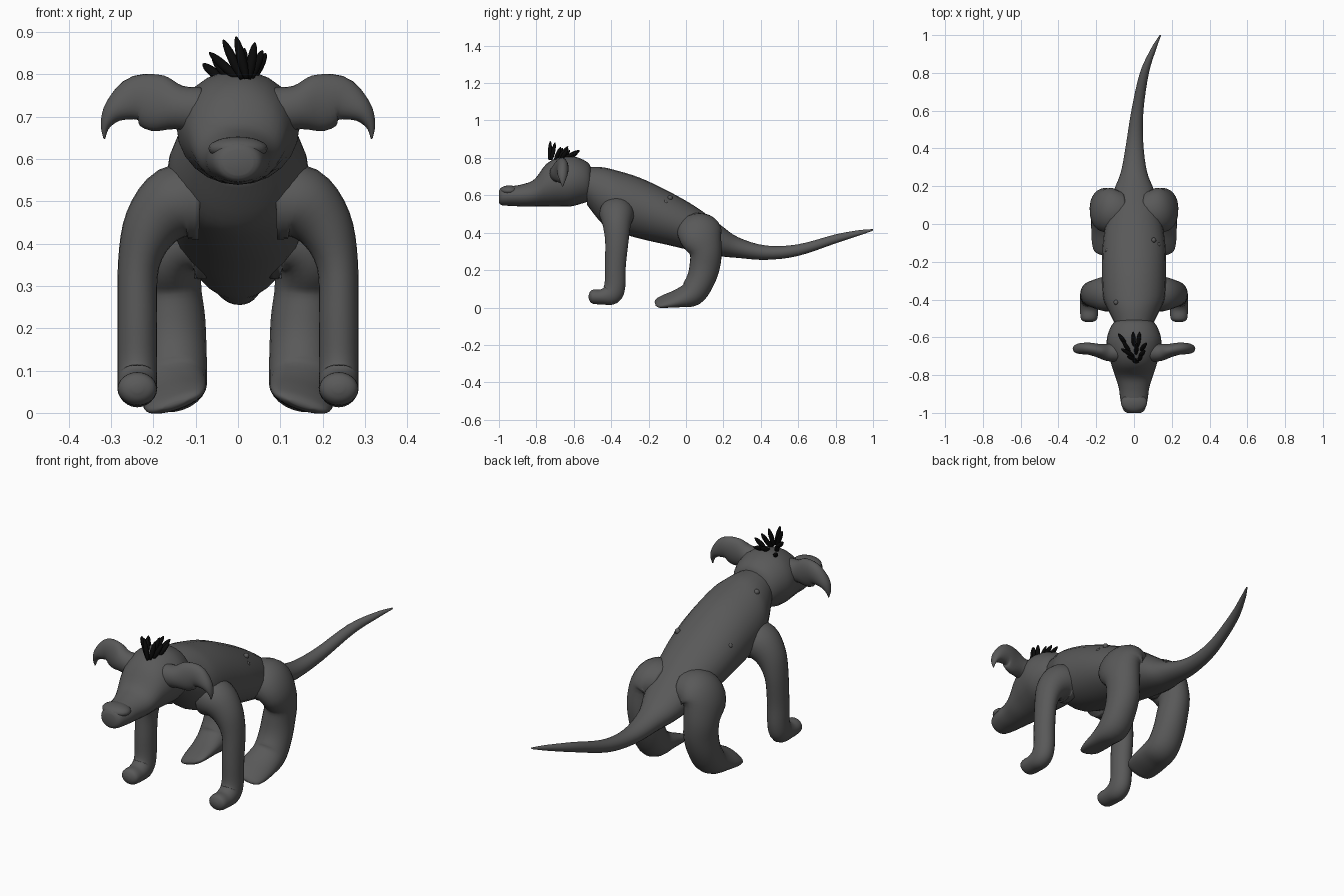
import bpy, bmesh, math
from mathutils import Vector


def material(name, c):
    m = bpy.data.materials.new(name)
    m.diffuse_color = (c, c, c, 1)
    return m


skin = material("dark_grey", 0.1)
black = material("black", 0.003)


def smooth_path(secs, sub):
    """Catmull-Rom interpolation of section tuples."""
    out = []
    n = len(secs)
    for i in range(n - 1):
        a, b, c, d = secs[max(i - 1, 0)], secs[i], secs[i + 1], secs[min(i + 2, n - 1)]
        for k in range(sub):
            t = k / sub
            out.append([0.5 * (2 * q + (r - p) * t + (2 * p - 5 * q + 4 * r - s) * t * t
                               + (3 * q - p - 3 * r + s) * t ** 3)
                        for p, q, r, s in zip(a, b, c, d)])
    out.append(list(secs[-1]))
    return out


def finish(name, bm, mat, mirror=False):
    bmesh.ops.recalc_face_normals(bm, faces=bm.faces)
    me = bpy.data.meshes.new(name)
    bm.to_mesh(me)
    bm.free()
    me.materials.append(mat)
    for p in me.polygons:
        p.use_smooth = True
    ob = bpy.data.objects.new(name, me)
    bpy.context.collection.objects.link(ob)
    if mirror:
        mod = ob.modifiers.new("mirror", "MIRROR")
        mod.use_mirror_merge = False
    return ob


def loft(name, secs, mirror=False, u=None, mat=skin, sub=4, sides=24):
    """Sections are x, y, z, radius u, radius v. Without u the rings stay in the xz plane."""
    path = smooth_path(secs, sub) if sub > 1 else secs
    pts = [Vector(s[:3]) for s in path]
    bm = bmesh.new()
    rings = []
    uu = Vector(u) if u else Vector((1, 0, 0))
    for i, s in enumerate(path):
        if u:
            t = (pts[min(i + 1, len(pts) - 1)] - pts[max(i - 1, 0)]).normalized()
            uu = (uu - t * uu.dot(t)).normalized()
            vv = t.cross(uu)
        else:
            vv = Vector((0, 0, 1))
        rings.append([bm.verts.new(pts[i] + uu * s[3] * math.cos(a) + vv * s[4] * math.sin(a))
                      for a in (2 * math.pi * k / sides for k in range(sides))])
    for r, q in zip(rings, rings[1:]):
        for k in range(sides):
            j = (k + 1) % sides
            bm.faces.new((r[k], r[j], q[j], q[k]))
    bm.faces.new(rings[0])
    bm.faces.new(rings[-1])
    return finish(name, bm, mat, mirror)


def ellipsoid(name, loc, rad):
    bm = bmesh.new()
    bmesh.ops.create_uvsphere(bm, u_segments=20, v_segments=12, radius=1)
    for v in bm.verts:
        v.co = Vector(c * r + o for c, r, o in zip(v.co, rad, loc))
    return finish(name, bm, skin)


# Torso running into the tail
loft("body_and_tail", [
    (0, -.53, .65, .10, .10), (0, -.45, .60, .14, .15), (0, -.38, .572, .165, .163),
    (0, -.25, .532, .17, .163), (0, -.10, .48, .165, .145), (0, .05, .42, .14, .12),
    (0, .18, .36, .105, .085), (0, .28, .32, .068, .055), (.004, .43, .293, .045, .038),
    (.018, .60, .307, .032, .031), (.055, .80, .367, .024, .024),
    (.105, .93, .40, .014, .014), (.14, 1.0, .415, .004, .004)])

# Head with tapering snout
loft("head", [
    (0, -1.0, .592, .035, .03), (0, -.985, .594, .056, .047), (0, -.93, .596, .072, .053),
    (0, -.87, .60, .08, .06), (0, -.81, .613, .098, .073), (0, -.75, .652, .118, .112),
    (0, -.69, .67, .135, .13), (0, -.62, .675, .145, .135), (0, -.56, .675, .13, .12),
    (0, -.52, .67, .105, .10), (0, -.505, .67, .07, .07)])

# Upper lip above the mouth line
ellipsoid("upper_lip", (0, -.945, .625), (.07, .052, .028))

# Ears, drooping at the tips
loft("ears", [
    (.09, -.68, .715, .05, .055), (.14, -.68, .722, .045, .052), (.19, -.67, .732, .036, .067),
    (.24, -.66, .742, .032, .055), (.29, -.66, .715, .028, .03), (.313, -.66, .68, .016, .012),
    (.316, -.66, .648, .003, .002)], mirror=True, u=(0, 1, 0))

# Front legs: shoulder, straight leg, forward paw
loft("front_legs", [
    (.09, -.37, .50, .09, .09), (.15, -.37, .495, .093, .088), (.205, -.37, .44, .075, .068),
    (.235, -.37, .35, .062, .049), (.238, -.378, .22, .056, .047), (.238, -.38, .12, .056, .047),
    (.238, -.40, .072, .058, .047), (.238, -.45, .057, .041, .047), (.238, -.495, .058, .038, .045),
    (.238, -.512, .058, .028, .034), (.238, -.52, .058, .01, .012)], mirror=True, u=(0, 1, 0))

# Hind legs: thigh, bent hock, long flat foot
loft("hind_legs", [
    (.06, .07, .405, .10, .09), (.115, .07, .41, .118, .095), (.155, .08, .375, .115, .075),
    (.16, .105, .30, .088, .072), (.152, .10, .22, .082, .074), (.15, .075, .14, .075, .076),
    (.15, .03, .075, .07, .078), (.15, -.04, .05, .045, .079), (.15, -.11, .034, .028, .076),
    (.15, -.15, .024, .017, .062), (.15, -.165, .02, .006, .03)], mirror=True, u=(0, 1, 0))

# Small warts on the flanks
for i, loc in enumerate([(.105, -.085, .587), (.127, -.11, .562), (-.14, -.14, .56), (-.095, -.415, .708)]):
    ellipsoid("wart_%d" % i, loc, (.013, .013, .013))

# Tuft of black leaf-shaped bristles on the crown: root, tip
tuft = [((.02, -.73, .79), (-.005, -.725, .89)), ((.01, -.72, .79), (-.035, -.70, .882)),
        ((.025, -.72, .79), (.04, -.70, .876)), ((0, -.70, .79), (-.068, -.66, .852)),
        ((.03, -.70, .79), (.058, -.67, .857)), ((.035, -.67, .79), (.066, -.63, .85)),
        ((.02, -.65, .80), (.03, -.57, .835)), ((0, -.65, .80), (-.005, -.57, .84)),
        ((-.02, -.68, .79), (-.06, -.62, .84)), ((-.04, -.64, .79), (-.083, -.58, .825)),
        ((.01, -.69, .79), (.015, -.63, .862))]
for i, (a, b) in enumerate(tuft):
    a, b = Vector(a), Vector(b)
    secs = [(*a.lerp(b, t), r, r) for t, r in ((0, .006), (.3, .011), (.7, .010), (.93, .005), (1, .001))]
    loft("bristle_%d" % i, secs, u=(1, 0, 0), mat=black, sub=2, sides=10)
